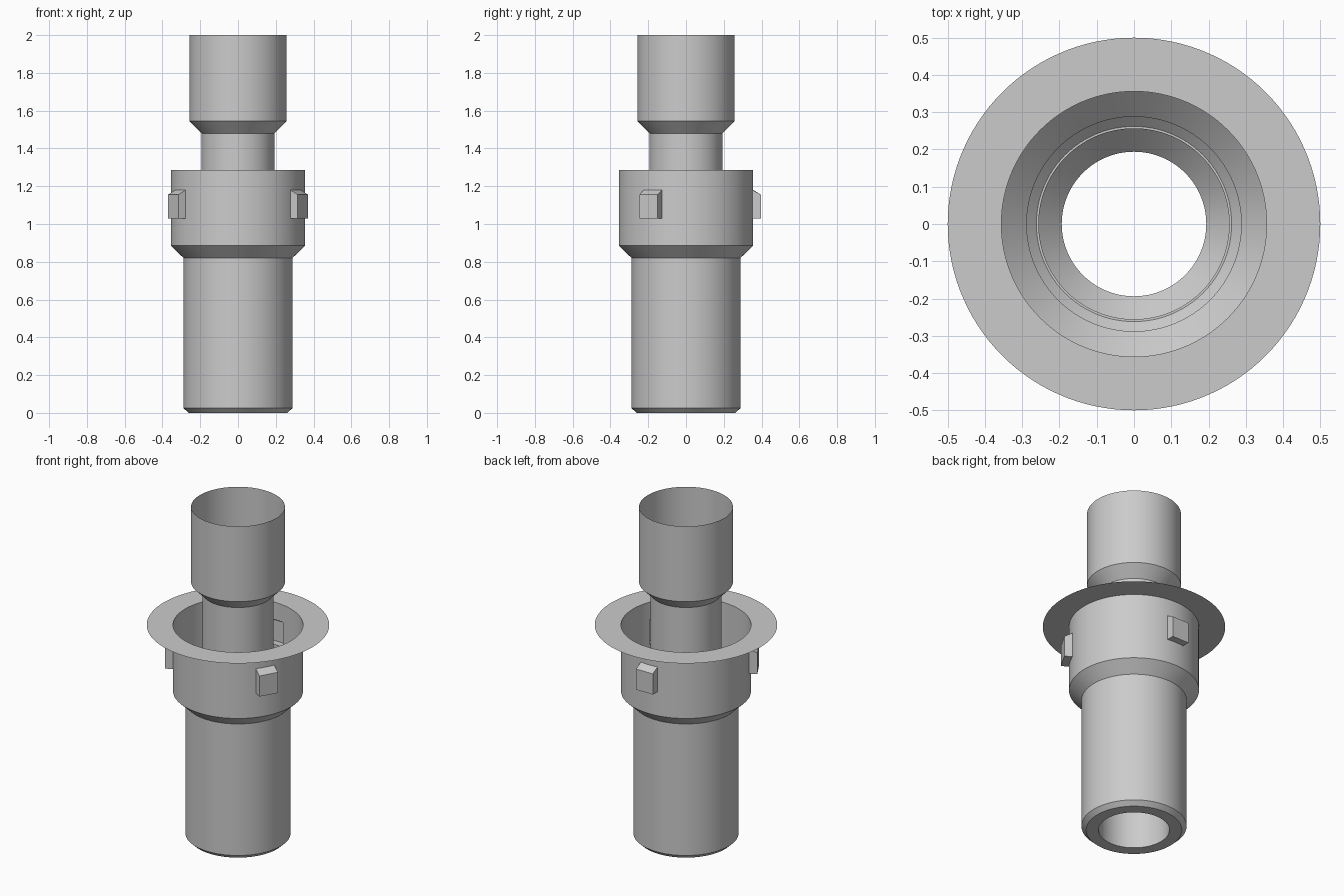
import bpy, bmesh, math
from mathutils import Vector

SEGMENTS = 120          # 3 degrees per step, so the lug edges fall on vertices
LUG_ANGLES = (-30, 90, 210)
LUG_HALF_ANGLE = 9
LUG_BOTTOM, LUG_TOP, LUG_OUTER_TOP = 1.03, 1.18, 1.155
LUG_REACH = 0.397

cube = bpy.data.objects.get("Cube")
if cube:
    bpy.data.objects.remove(cube, do_unlink=True)

grey = bpy.data.materials.new("plain_grey")
grey.use_nodes = True
colour = (0.6, 0.6, 0.6, 1)
grey.diffuse_color = colour
grey.node_tree.nodes["Principled BSDF"].inputs["Base Color"].default_value = colour


def revolve(profile):
    """Turn a (radius, height) profile, listed upwards, about the z axis."""
    bm = bmesh.new()
    rings = []
    for r, z in profile:
        ring = []
        for i in range(SEGMENTS):
            a = math.tau * i / SEGMENTS
            ring.append(bm.verts.new((r * math.cos(a), r * math.sin(a), z)))
        rings.append(ring)
    for low, high in zip(rings, rings[1:]):
        for i in range(SEGMENTS):
            j = (i + 1) % SEGMENTS
            bm.faces.new((low[i], low[j], high[j], high[i]))
    return bm


def add_lug(bm, degrees):
    """Push a window of the wall outwards into a hollow, flat-fronted lug."""
    a = math.radians(degrees)
    out = Vector((math.cos(a), math.sin(a), 0))
    window = []
    for f in bm.faces:
        c = f.calc_center_median()
        flat = Vector((c.x, c.y, 0))
        if LUG_BOTTOM < c.z < LUG_TOP and flat.angle(out) < math.radians(LUG_HALF_ANGLE):
            window.append(f)
    result = bmesh.ops.extrude_face_region(bm, geom=window)
    for v in result["geom"]:
        if isinstance(v, bmesh.types.BMVert):
            v.co += out * (LUG_REACH - v.co.dot(out))
            if v.co.z > LUG_OUTER_TOP:
                v.co.z = LUG_OUTER_TOP
    leftover = [f for f in window if f.is_valid]
    if leftover:
        bmesh.ops.delete(bm, geom=leftover, context="FACES")


def finish(bm, name):
    mesh = bpy.data.meshes.new(name)
    bm.to_mesh(mesh)
    bm.free()
    mesh.materials.append(grey)
    obj = bpy.data.objects.new(name, mesh)
    bpy.context.collection.objects.link(obj)
    bpy.ops.object.select_all(action="DESELECT")
    obj.select_set(True)
    bpy.context.view_layer.objects.active = obj
    bpy.ops.object.shade_smooth_by_angle(angle=math.radians(25))


# Outer sleeve: bottom rim, chamfer, barrel, wide collar and thin flange
sleeve = revolve([(0.194, 0), (0.262, 0), (0.288, 0.025), (0.288, 0.82),
                  (0.356, 0.885), (0.356, LUG_BOTTOM), (0.356, LUG_TOP),
                  (0.356, 1.285), (0.5, 1.285)])
for angle in LUG_ANGLES:
    add_lug(sleeve, angle)
finish(sleeve, "outer_sleeve")

# Inner pipe with its widened open top
pipe = revolve([(0.194, 0), (0.194, 1.48), (0.257, 1.545), (0.257, 2)])
finish(pipe, "inner_pipe")
